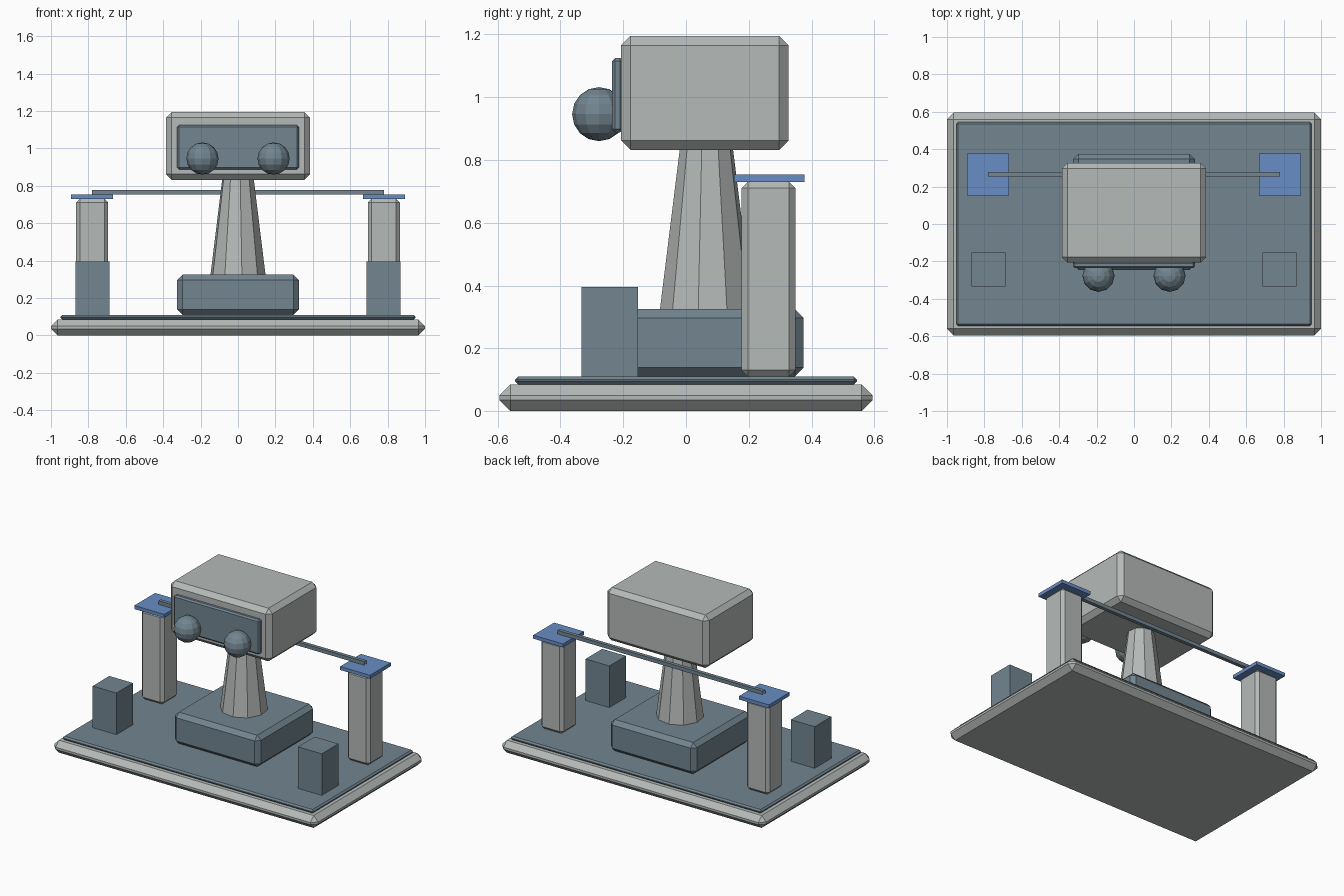
import bpy, bmesh
from mathutils import Matrix
from math import radians

if "Cube" in bpy.data.objects:
    bpy.data.objects.remove(bpy.data.objects["Cube"], do_unlink=True)


def material(name, rgb):
    m = bpy.data.materials.new(name)
    m.use_nodes = True
    m.diffuse_color = (*rgb, 1)
    m.node_tree.nodes["Principled BSDF"].inputs["Base Color"].default_value = (*rgb, 1)
    return m


GREY = material("light_grey", (0.46, 0.49, 0.48))
SLATE = material("slate", (0.17, 0.235, 0.28))
BLUE = material("blue", (0.14, 0.27, 0.56))


def finish(name, bm, mat):
    mesh = bpy.data.meshes.new(name)
    bm.to_mesh(mesh)
    bm.free()
    mesh.materials.append(mat)
    obj = bpy.data.objects.new(name, mesh)
    bpy.context.collection.objects.link(obj)
    return obj


def box(name, mat, x, y, z, bevel=0, open_ends=False):
    """Box spanning the given ranges, with an optional flat chamfer."""
    bm = bmesh.new()
    centre = [sum(r) / 2 for r in (x, y, z)]
    size = [r[1] - r[0] for r in (x, y, z)]
    bmesh.ops.create_cube(bm, size=1, matrix=Matrix.Translation(centre) @ Matrix.Diagonal((*size, 1)))
    if open_ends:
        ends = [f for f in bm.faces if abs(f.normal.x) > 0.9]
        bmesh.ops.delete(bm, geom=ends, context="FACES_ONLY")
    obj = finish(name, bm, mat)
    if bevel:
        mod = obj.modifiers.new("chamfer", "BEVEL")
        mod.width = bevel
        mod.segments = 1
    return obj


# Base and deck
box("base", GREY, (-1, 1), (-0.595, 0.595), (0, 0.085), 0.035)
box("deck", SLATE, (-0.95, 0.95), (-0.545, 0.545), (0.085, 0.11), 0.01)

# Pedestal and tapered neck
box("pedestal", SLATE, (-0.325, 0.325), (-0.245, 0.375), (0.11, 0.325), 0.028)
bm = bmesh.new()
bmesh.ops.create_cone(bm, cap_ends=True, segments=10, radius1=0.15, radius2=0.085, depth=0.52,
                      matrix=Matrix.Translation((0, 0.065, 0.58)) @ Matrix.Rotation(radians(8), 4, "Z"))
finish("neck", bm, GREY)

# Head and face panel
box("head", GREY, (-0.385, 0.385), (-0.207, 0.327), (0.832, 1.195), 0.03)
box("face_panel", SLATE, (-0.325, 0.325), (-0.236, -0.2), (0.888, 1.125), 0.01)

# Paired parts
for side, s in (("left", 1), ("right", -1)):
    def span(centre, half):
        return (s * centre - half, s * centre + half)

    bm = bmesh.new()
    bmesh.ops.create_uvsphere(bm, u_segments=12, v_segments=8, radius=0.086,
                              matrix=Matrix.Translation((s * 0.19, -0.277, 0.946)))
    finish(side + "_eye", bm, SLATE)
    box(side + "_rear_post", GREY, span(0.78, 0.086), (0.177, 0.349), (0.11, 0.73), 0.02)
    box(side + "_post_cap", BLUE, span(0.78, 0.113), (0.153, 0.378), (0.73, 0.754))
    box(side + "_front_block", SLATE, span(0.778, 0.09), (-0.333, -0.153), (0.11, 0.395))

# Crossbar, an open tube resting on the post caps
box("crossbar", SLATE, (-0.78, 0.78), (0.253, 0.278), (0.754, 0.779), open_ends=True)
